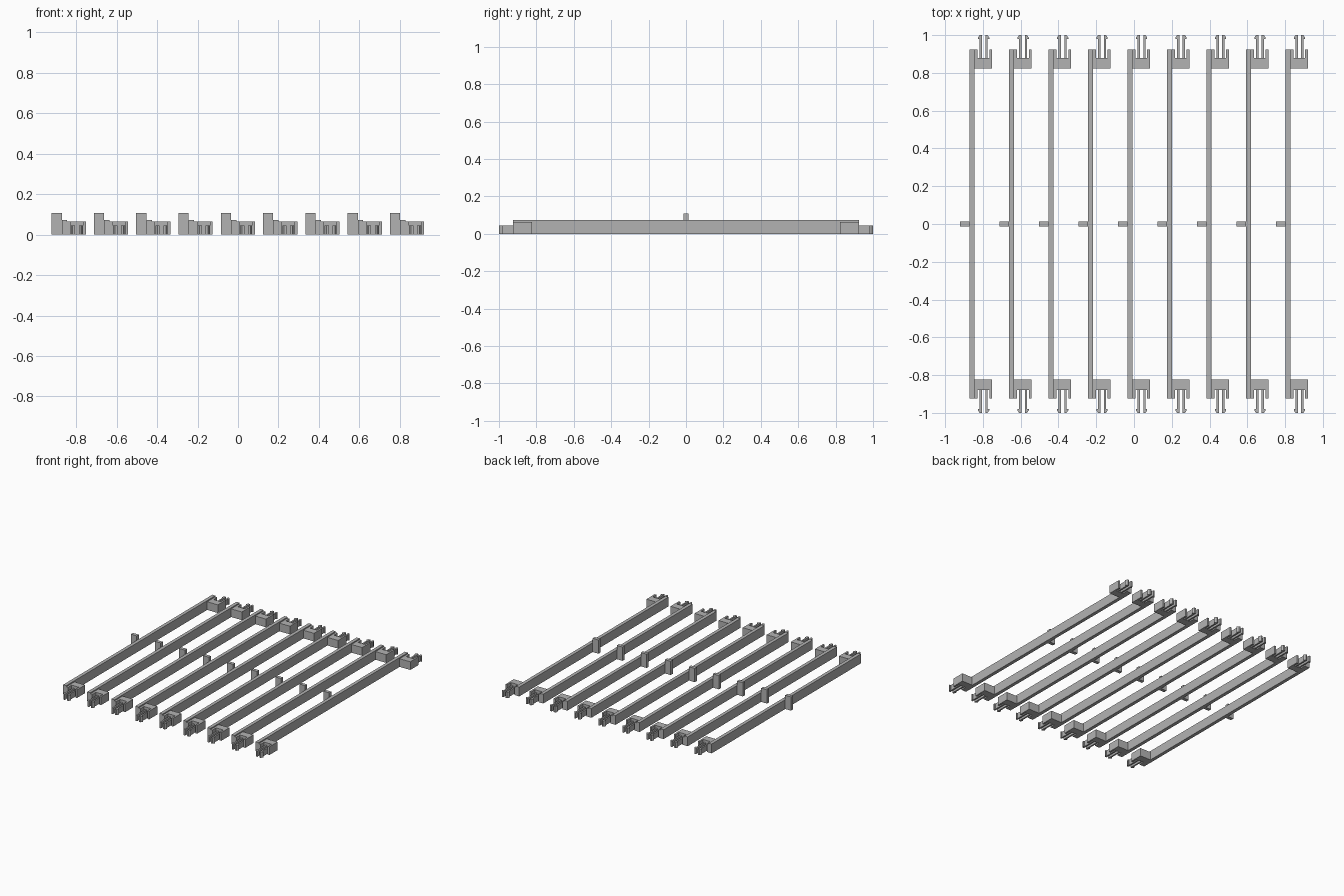
import bpy

cube = bpy.data.objects.get("Cube")
if cube:
    bpy.data.objects.remove(cube, do_unlink=True)

grey = bpy.data.materials.new("plain_grey")
grey.use_nodes = True
colour = (0.45, 0.45, 0.45, 1)
grey.diffuse_color = colour
grey.node_tree.nodes["Principled BSDF"].inputs["Base Color"].default_value = colour

COUNT, PITCH = 9, 0.209


def prism(name, outline, height, x):
    """Extrude an xy outline up from the ground."""
    n = len(outline)
    area = sum(outline[i - 1][0] * outline[i][1] - outline[i][0] * outline[i - 1][1]
               for i in range(n))
    if area < 0:
        outline = outline[::-1]
    verts = [(px, py, z) for z in (0, height) for px, py in outline]
    faces = [tuple(reversed(range(n))), tuple(range(n, 2 * n))]
    faces += [(i, (i + 1) % n, (i + 1) % n + n, i + n) for i in range(n)]
    mesh = bpy.data.meshes.new(name)
    mesh.from_pydata(verts, [], faces)
    mesh.materials.append(grey)
    obj = bpy.data.objects.new(name, mesh)
    obj.location.x = x
    bpy.context.collection.objects.link(obj)


def rect(x0, x1, y0, y1):
    return [(x0, y0), (x1, y0), (x1, y1), (x0, y1)]


# U-shaped end bracket, open towards the end of the beam
BRACKET = [(-0.008, 0.823), (0.084, 0.823), (0.084, 0.925), (0.07, 0.925),
           (0.07, 0.88), (0.008, 0.88), (0.008, 0.925), (-0.008, 0.925)]
# Clip prong with an outward barb, measured from the clip centre
PRONG = [(0.009, 0.875), (0.021, 0.875), (0.021, 0.98), (0.03, 0.98),
         (0.03, 0.987), (0.021, 1.0), (0.009, 1.0)]
CLIP_X = 0.04

for i in range(COUNT):
    x = (i - (COUNT - 1) / 2) * PITCH
    prism("beam", rect(-0.035, -0.008, -0.925, 0.925), 0.073, x)
    prism("centre_tab", rect(-0.085, -0.035, -0.013, 0.013), 0.108, x)
    for end, side in ((-1, "front"), (1, "back")):
        prism(side + "_bracket", [(px, py * end) for px, py in BRACKET], 0.064, x)
        for hand in (-1, 1):
            prism(side + "_clip_prong",
                  [(CLIP_X + px * hand, py * end) for px, py in PRONG], 0.045, x)
